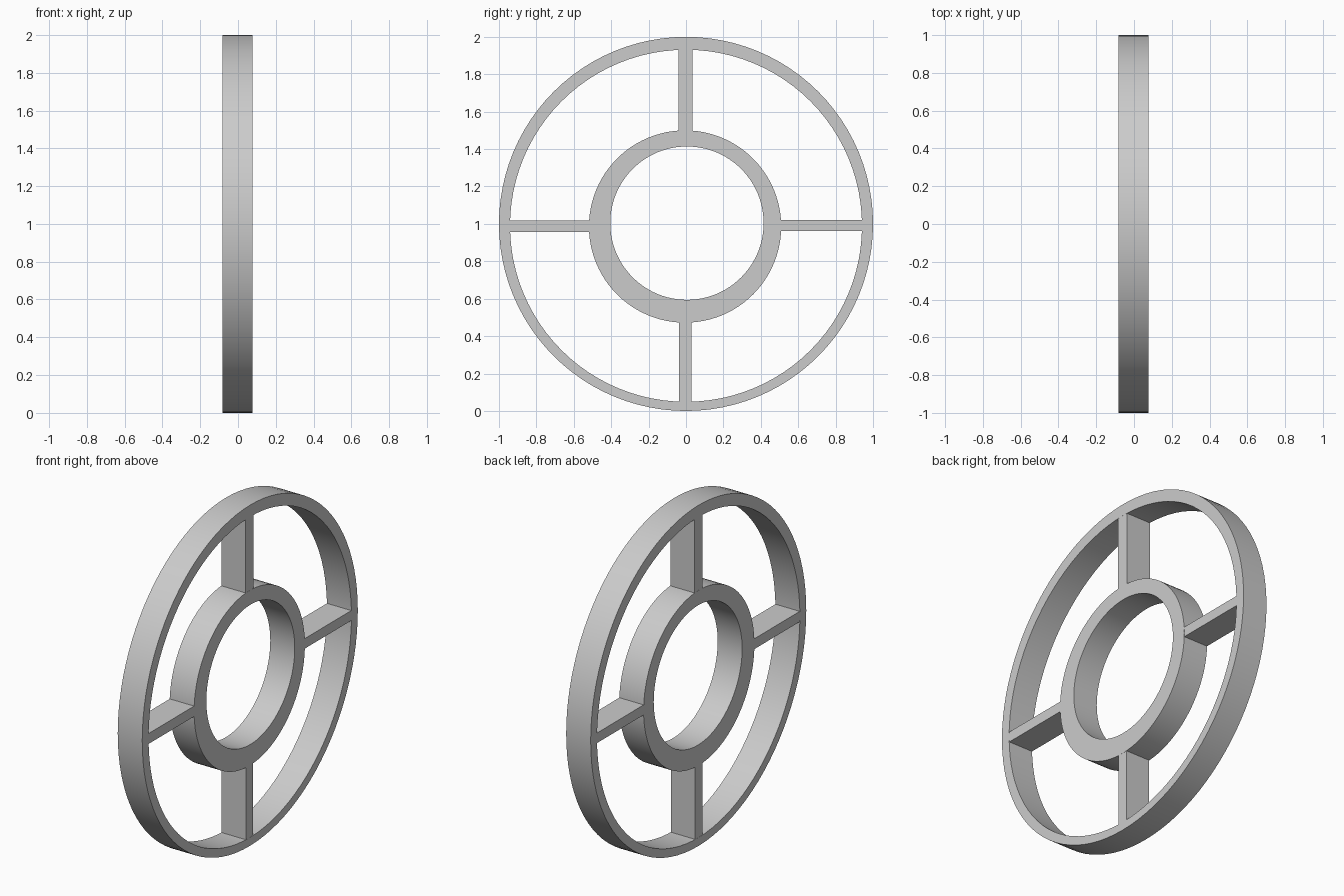
import bpy, bmesh, math

if "Cube" in bpy.data.objects:
    bpy.data.objects.remove(bpy.data.objects["Cube"])

X0, X1 = -0.081, 0.078      # wheel thickness along x
SEG = 96


def finish(bm, name):
    bmesh.ops.recalc_face_normals(bm, faces=bm.faces)
    mesh = bpy.data.meshes.new(name)
    bm.to_mesh(mesh)
    bm.free()
    ob = bpy.data.objects.new(name, mesh)
    bpy.context.collection.objects.link(ob)
    bpy.ops.object.select_all(action='DESELECT')
    ob.select_set(True)
    bpy.context.view_layer.objects.active = ob
    bpy.ops.object.shade_smooth_by_angle(angle=math.radians(30))
    return ob


def ring(name, outer, inner):
    """Flat ring with axis on x; outer and inner circles are (y, z, radius)."""
    bm = bmesh.new()

    def loop(circle, x):
        y, z, r = circle
        return [bm.verts.new((x, y + r * math.cos(2 * math.pi * i / SEG),
                              z + r * math.sin(2 * math.pi * i / SEG)))
                for i in range(SEG)]

    loops = [loop(outer, X0), loop(outer, X1), loop(inner, X1), loop(inner, X0)]
    for k in range(4):
        a, b = loops[k], loops[(k + 1) % 4]
        for i in range(SEG):
            j = (i + 1) % SEG
            bm.faces.new((a[i], a[j], b[j], b[i]))
    return finish(bm, name)


def spoke(name, y0, y1, z0, z1):
    bm = bmesh.new()
    bmesh.ops.create_cube(bm, size=1)
    inset = 0.0005          # keeps faces from coinciding with the rings
    for v in bm.verts:
        v.co = (X1 - inset if v.co.x > 0 else X0 + inset,
                y1 if v.co.y > 0 else y0,
                z1 if v.co.z > 0 else z0)
    return finish(bm, name)


# Outer rim and slightly off-centre hub
ring("rim", (0, 1.0, 1.0), (0, 0.99, 0.941))
ring("hub", (-0.005, 0.986, 0.514), (0.005, 1.004, 0.41))

# Four spokes, ends sunk just into the rings
spoke("spoke_top", -0.039, 0.035, 1.49, 1.94)
spoke("spoke_bottom", -0.038, 0.03, 0.04, 0.48)
spoke("spoke_left", -0.95, -0.51, 0.957, 1.018)
spoke("spoke_right", 0.50, 0.95, 0.963, 1.022)
